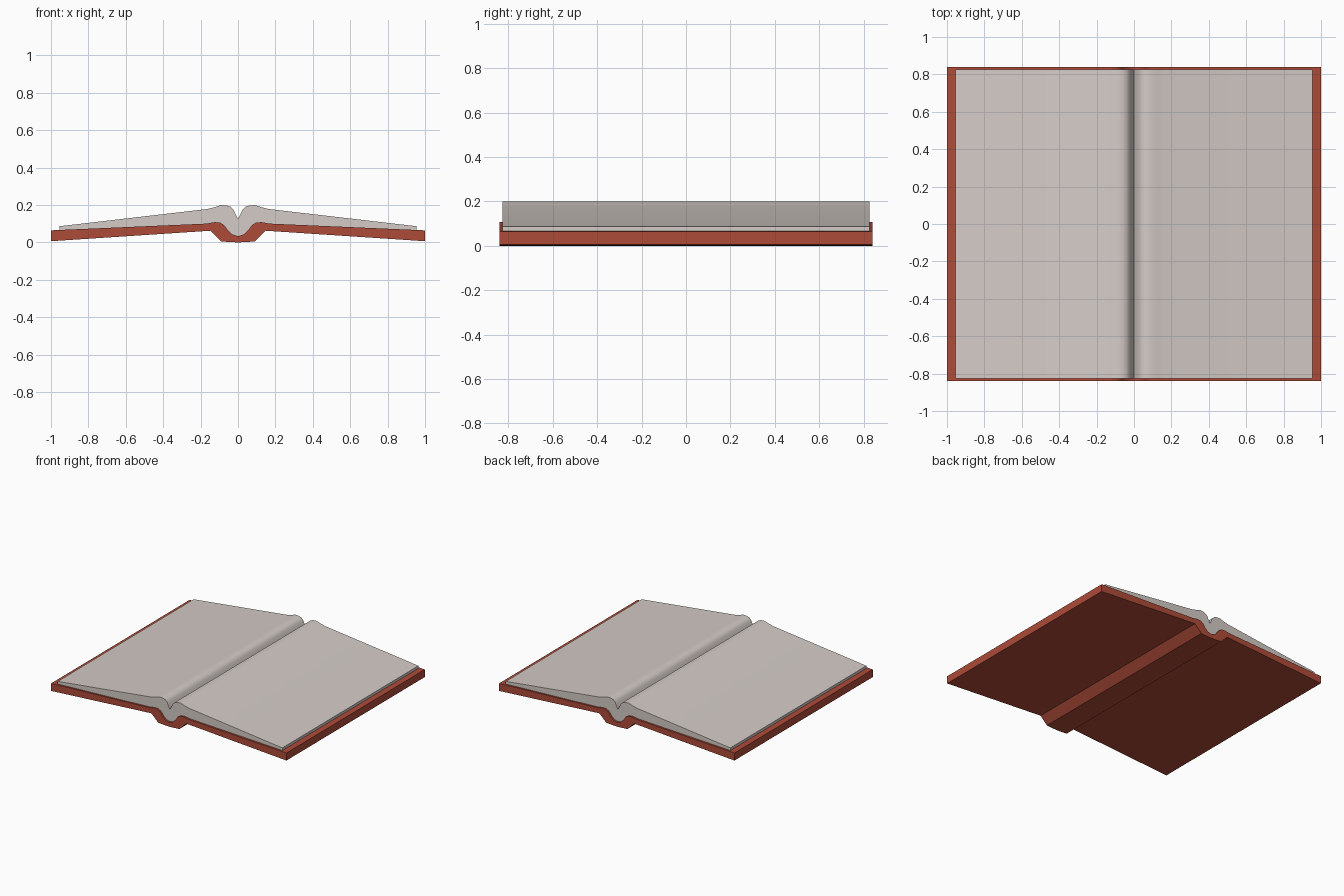
import bpy, bmesh, math

if "Cube" in bpy.data.objects:
    bpy.data.objects.remove(bpy.data.objects["Cube"])


def material(name, color):
    mat = bpy.data.materials.new(name)
    mat.diffuse_color = (*color, 1)
    mat.use_nodes = True
    mat.node_tree.nodes["Principled BSDF"].inputs["Base Color"].default_value = mat.diffuse_color
    return mat


def mirrored(half):
    """Full left-to-right line from a half line that starts on x = 0."""
    return [(-x, z) for x, z in reversed(half[1:])] + half


def extrude_between(name, top, bottom, half_depth, mat):
    """Solid between two cross-section lines, extruded along y."""
    outline = mirrored(bottom) + mirrored(top)[::-1]
    bm = bmesh.new()
    face = bm.faces.new([bm.verts.new((x, -half_depth, z)) for x, z in outline])
    result = bmesh.ops.extrude_face_region(bm, geom=[face])
    moved = [g for g in result["geom"] if isinstance(g, bmesh.types.BMVert)]
    bmesh.ops.translate(bm, verts=moved, vec=(0, 2 * half_depth, 0))
    bmesh.ops.recalc_face_normals(bm, faces=bm.faces)
    mesh = bpy.data.meshes.new(name)
    bm.to_mesh(mesh)
    bm.free()
    mesh.materials.append(mat)
    obj = bpy.data.objects.new(name, mesh)
    bpy.context.collection.objects.link(obj)
    bpy.ops.object.select_all(action='DESELECT')
    obj.select_set(True)
    bpy.context.view_layer.objects.active = obj
    bpy.ops.object.shade_smooth_by_angle(angle=math.radians(30))
    return obj


# Curve where the pages rest in the cover, from gutter to outer edge
seat = [(0, 0.033), (0.03, 0.042), (0.055, 0.065), (0.075, 0.093),
        (0.095, 0.105), (0.125, 0.108), (0.17, 0.1)]

# Cover: two sloping boards and a flat raised spine
cover_top = seat + [(1, 0.064)]
cover_bottom = [(0, 0), (0.035, 0.001), (0.09, 0.005), (0.148, 0.062), (1, 0.006)]
extrude_between("cover", cover_top, cover_bottom, 0.84,
                material("red_cover", (0.42, 0.07, 0.04)))

# Page block: thick at the gutter, thin at the outer edges
page_top = [(0, 0.125), (0.013, 0.15), (0.025, 0.176), (0.04, 0.19), (0.06, 0.197),
            (0.09, 0.199), (0.125, 0.188), (0.165, 0.178), (0.955, 0.086)]
page_bottom = seat + [(0.955, 0.066)]
extrude_between("pages", page_top, page_bottom, 0.826,
                material("paper", (0.66, 0.6, 0.57)))
